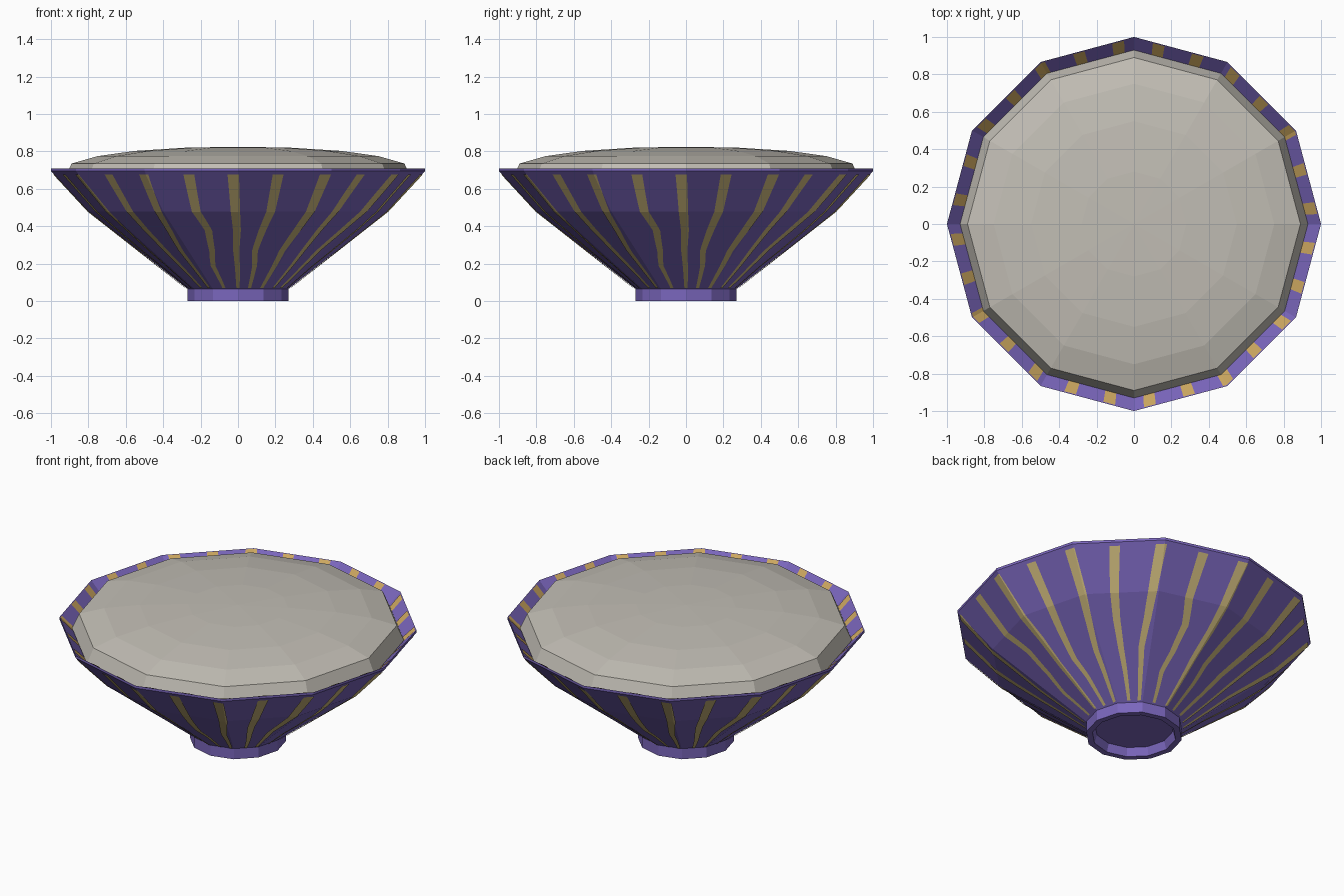
import bpy, bmesh, math

if "Cube" in bpy.data.objects:
    bpy.data.objects.remove(bpy.data.objects["Cube"])

SIDES = 12
STEP = 360 / SIDES


def material(name, rgb):
    lin = [((c / 255 + 0.055) / 1.055) ** 2.4 for c in rgb]
    m = bpy.data.materials.new(name)
    m.diffuse_color = (*lin, 1)
    m.use_nodes = True
    m.node_tree.nodes["Principled BSDF"].inputs["Base Color"].default_value = m.diffuse_color
    return m


PURPLE = material("purple glaze", (122, 102, 188))
KHAKI = material("khaki stripe", (208, 187, 126))
GOLD = material("gold stripe", (205, 168, 96))
GREY = material("pale grey filling", (194, 190, 181))


def point(r, z, deg):
    """Point on the twelve-sided surface; deg is measured from the front."""
    r *= math.cos(math.radians(STEP / 2)) / math.cos(math.radians(deg % STEP - STEP / 2))
    a = math.radians(deg - 90)
    return (r * math.cos(a), r * math.sin(a), z)


def finish(name, bm, mat):
    me = bpy.data.meshes.new(name)
    bm.to_mesh(me)
    bm.free()
    me.materials.append(mat)
    ob = bpy.data.objects.new(name, me)
    bpy.context.collection.objects.link(ob)
    return ob


def lathe(name, profile, mat):
    """Spin a profile into a faceted closed body; r = 0 makes a pole."""
    bm = bmesh.new()
    rings = []
    for r, z in profile:
        n = SIDES if r else 1
        rings.append([bm.verts.new(point(r, z, i * STEP)) for i in range(n)])
    for a, b in zip(rings, rings[1:]):
        for i in range(SIDES):
            j = (i + 1) % SIDES
            vs = [a[i % len(a)], a[j % len(a)], b[j % len(b)], b[i % len(b)]]
            bm.faces.new(list(dict.fromkeys(vs)))
    bmesh.ops.recalc_face_normals(bm, faces=bm.faces)
    return finish(name, bm, mat)


def ribbon(bm, rows, half, flip):
    """Thin strip on the surface, folded where it crosses a corner edge."""
    prev = None
    for r, z, c in rows:
        lo, hi = c - half, c + half
        corner = round(c / STEP) * STEP
        mid = min(max(corner, lo + 0.1), hi - 0.1)
        cur = [bm.verts.new(point(r, z, d)) for d in (lo, mid, hi)]
        if prev:
            for i in (0, 1):
                f = [prev[i], cur[i], cur[i + 1], prev[i + 1]]
                bm.faces.new(f[::-1] if flip else f)
        prev = cur


# Bowl with foot ring, flared wall, thin lip and inner wall
lathe("bowl", [(0, 0.05), (0.22, 0.05), (0.235, 0), (0.27, 0), (0.27, 0.065),
               (0.80, 0.48), (1.0, 0.695), (1.0, 0.71), (0.93, 0.64),
               (0.75, 0.47), (0.25, 0.11), (0, 0.11)], PURPLE)

# Domed filling
lathe("filling", [(0, 0.55), (0.84, 0.55), (0.93, 0.645), (0.89, 0.735), (0.75, 0.775),
                  (0.55, 0.803), (0.28, 0.82), (0, 0.825)], GREY)

# Outer stripes: six wavering stripes repeated on each quarter
levels = [(0.985, 0.68), (0.80, 0.48), (0.672, 0.38), (0.532, 0.27), (0.43, 0.19), (0.28, 0.073)]
waver = {
    -45: (-1.5, -3, -3.5, -3, -2, -1),
    -30: (-1, -2.5, -3.5, -5.5, -5, -4),
    -15: (-1, -1.7, 1, -0.5, -3.5, -1),
    0: (-1.5, -1, -0.5, -1, -0.5, 0),
    15: (-2, -2, -3.5, -5, -2.8, -2),
    30: (-1.5, -1, -2, -3.5, -3, -3),
}
bm = bmesh.new()
for quarter in range(4):
    for base, shifts in waver.items():
        keys = [(r + 0.003, z - 0.003, quarter * 90 + base + s)
                for (r, z), s in zip(levels, shifts)]
        rows = [keys[0]]
        for a, b in zip(keys, keys[1:]):
            for t in (0.25, 0.5, 0.75, 1):
                rows.append(tuple(p + (q - p) * t for p, q in zip(a, b)))
        ribbon(bm, rows, 1.8, False)
finish("outer_stripes", bm, KHAKI)

# Inner rim stripes: seven per quarter
bm = bmesh.new()
for i in range(28):
    c = 5 + i * 360 / 28
    ribbon(bm, [(0.994, 0.709, c), (0.927, 0.642, c)], 1.9, True)
finish("rim_stripes", bm, GOLD)
